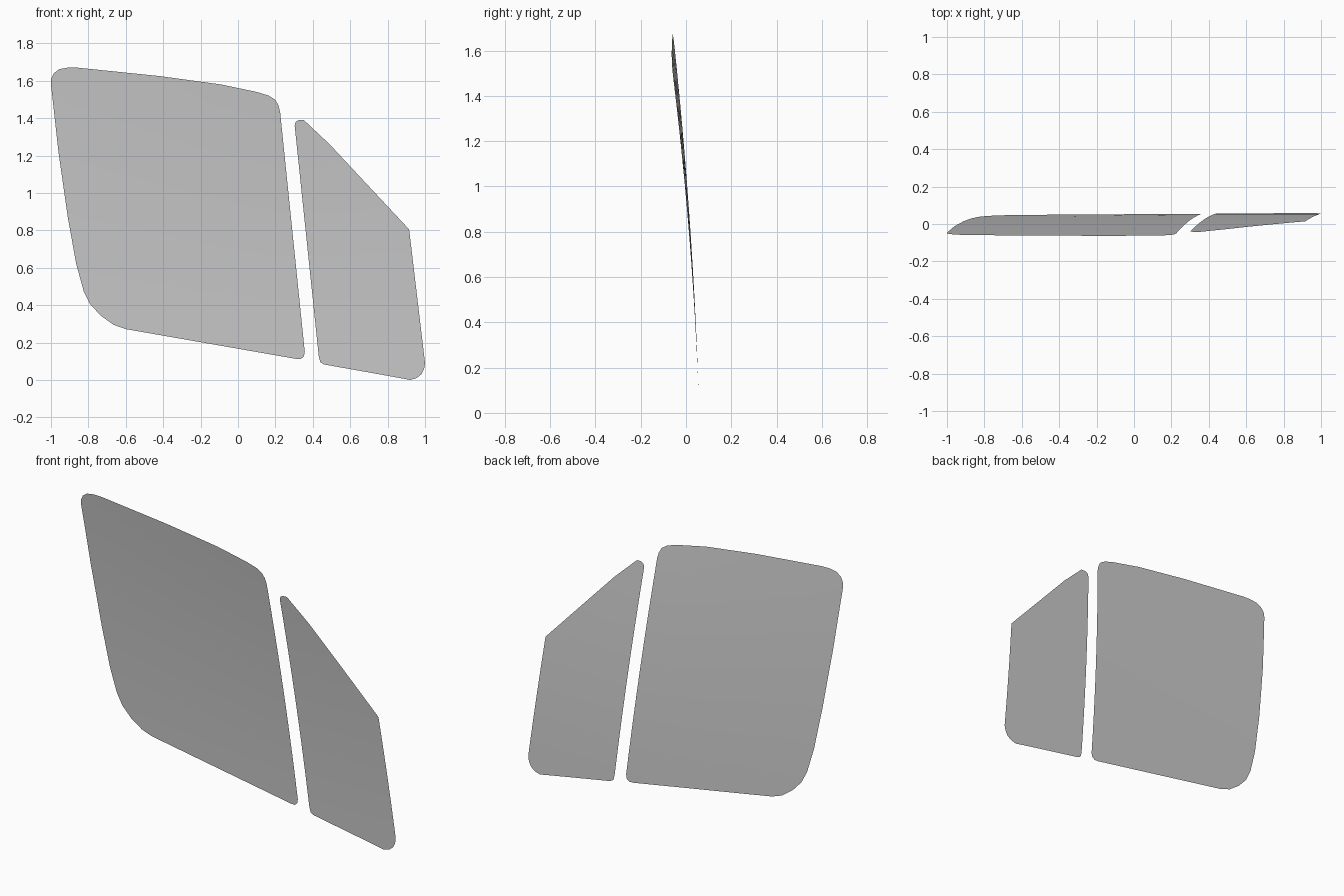
import bpy, bmesh

if "Cube" in bpy.data.objects:
    bpy.data.objects.remove(bpy.data.objects["Cube"])

# Outlines in the front view (x, z)
MAIN = [(-1, 1.58), (-1, 1.61), (-.985, 1.64), (-.955, 1.662), (-.91, 1.67), (-.86, 1.67),
        (-.42, 1.625), (-.09, 1.58), (.1, 1.54), (.165, 1.52), (.2, 1.497), (.217, 1.467),
        (.225, 1.435), (.357, .15), (.352, .125), (.335, .112), (.31, .113), (-.6, .272),
        (-.665, .295), (-.735, .345), (-.79, .405), (-.825, .475), (-.865, .62),
        (-.91, .87), (-.96, 1.22)]
QUARTER = [(.303, 1.36), (.308, 1.38), (.325, 1.39), (.352, 1.39), (.49, 1.26), (.915, .805),
           (1, .09), (.995, .06), (.98, .03), (.955, .01), (.92, 0), (.88, .008),
           (.73, .035), (.46, .083), (.44, .095), (.432, .125)]


def glass_pane(name, outline, twist):
    """Thin single-sheet pane, cut into strips and bent along its height."""
    bm = bmesh.new()
    bm.faces.new([bm.verts.new((x, 0, z)) for x, z in reversed(outline)])
    cuts = [((0, 0, .12 * i + .05), (0, 0, 1)) for i in range(14)]
    cuts += [((.25 * i + .13, 0, 0), (1, 0, 0)) for i in range(-5, 4)]
    for co, no in cuts:
        bmesh.ops.bisect_plane(bm, geom=bm.verts[:] + bm.edges[:] + bm.faces[:],
                               dist=1e-5, plane_co=co, plane_no=no)
    for v in bm.verts:
        t = v.co.z * (1 + twist * v.co.x)
        v.co.y = .0585 - .031 * t - .0298 * t * t
    mesh = bpy.data.meshes.new(name)
    bm.to_mesh(mesh)
    bm.free()
    mesh.shade_smooth()
    ob = bpy.data.objects.new(name, mesh)
    bpy.context.collection.objects.link(ob)
    return ob


# Large door window and small quarter window
glass_pane("door_window", MAIN, .094)
glass_pane("quarter_window", QUARTER, 0)
